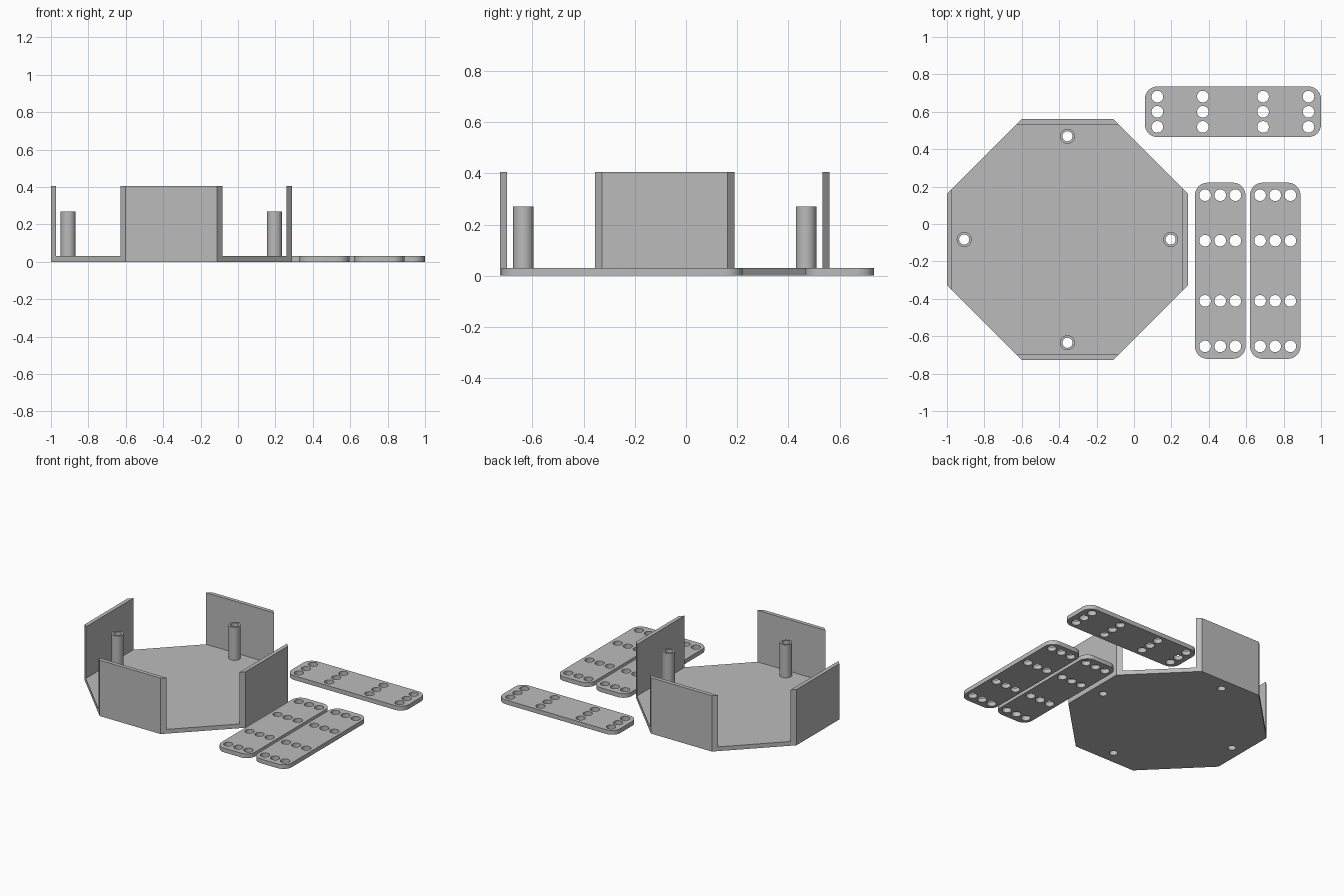
import bpy, bmesh, math
from mathutils import Vector

cube = bpy.data.objects.get("Cube")
if cube:
    bpy.data.objects.remove(cube, do_unlink=True)

grey = bpy.data.materials.new("plain grey")
grey.use_nodes = True
grey.diffuse_color = (0.5, 0.5, 0.5, 1)
grey.node_tree.nodes["Principled BSDF"].inputs["Base Color"].default_value = (0.5, 0.5, 0.5, 1)

THICK = 0.031
CENTRE = Vector((-0.356, -0.083))
HALF, EDGE, WALL = 0.644, 0.245, 0.028
POST_OFFSET, POST_R, BORE_R = 0.552, 0.04, 0.027


def circle(x, y, r, n=32):
    return [(x + r * math.cos(2 * math.pi * i / n), y + r * math.sin(2 * math.pi * i / n))
            for i in range(n)]


def rounded_rect(hx, hy, r, steps=8):
    pts = []
    for k, (sx, sy) in enumerate([(1, 1), (-1, 1), (-1, -1), (1, -1)]):
        for i in range(steps + 1):
            a = math.pi / 2 * (k + i / steps)
            pts.append((sx * (hx - r) + r * math.cos(a), sy * (hy - r) + r * math.sin(a)))
    return pts


def plate(name, loops, z0, z1, location=(0, 0), turn=0):
    """Extrude an outline, with any inner loops left as through holes."""
    curve = bpy.data.curves.new(name + "_outline", "CURVE")
    curve.dimensions = "2D"
    curve.fill_mode = "BOTH"
    curve.extrude = (z1 - z0) / 2
    for loop in loops:
        spline = curve.splines.new("POLY")
        spline.points.add(len(loop) - 1)
        for point, (x, y) in zip(spline.points, loop):
            point.co = (x, y, 0, 1)
        spline.use_cyclic_u = True
    helper = bpy.data.objects.new(name + "_outline", curve)
    bpy.context.collection.objects.link(helper)
    graph = bpy.context.evaluated_depsgraph_get()
    mesh = bpy.data.meshes.new_from_object(helper.evaluated_get(graph))
    bpy.data.objects.remove(helper, do_unlink=True)
    bpy.data.curves.remove(curve)

    # Weld the caps to the sides
    bm = bmesh.new()
    bm.from_mesh(mesh)
    bmesh.ops.remove_doubles(bm, verts=bm.verts, dist=1e-5)
    bmesh.ops.recalc_face_normals(bm, faces=bm.faces)
    bm.to_mesh(mesh)
    bm.free()
    mesh.materials.clear()
    mesh.materials.append(grey)

    obj = bpy.data.objects.new(name, mesh)
    bpy.context.collection.objects.link(obj)
    obj.location = (location[0], location[1], (z0 + z1) / 2)
    obj.rotation_euler.z = turn
    bpy.ops.object.select_all(action="DESELECT")
    obj.select_set(True)
    bpy.context.view_layer.objects.active = obj
    bpy.ops.object.shade_smooth_by_angle(angle=math.radians(30))
    return obj


# Octagonal tray floor with a bore under each post
h, e = HALF, EDGE
octagon = [(h, -e), (h, e), (e, h), (-e, h), (-h, e), (-h, -e), (-e, -h), (e, -h)]
bores = [circle(x, y, BORE_R) for x, y in
         [(POST_OFFSET, 0), (0, POST_OFFSET), (-POST_OFFSET, 0), (0, -POST_OFFSET)]]
plate("tray_floor", [octagon] + bores, 0, THICK, CENTRE)

# Four walls with mitred ends, and four hollow posts
wall = [(h, -e), (h, e), (h - WALL, e + WALL), (h - WALL, -e - WALL)]
ring = [circle(POST_OFFSET, 0, POST_R), circle(POST_OFFSET, 0, BORE_R)]
for i, side in enumerate(["left", "back", "right", "front"]):
    plate(side + "_wall", [wall], THICK, 0.405, CENTRE, i * math.pi / 2)
    plate(side + "_post", ring, THICK, 0.27, CENTRE, i * math.pi / 2)

# Three loose straps, each with four rows of three holes
strap = [rounded_rect(0.471, 0.135, 0.067)]
strap += [circle(x, y, 0.031) for x in (-0.404, -0.161, 0.161, 0.404) for y in (-0.081, 0, 0.081)]
plate("back_strap", strap, 0, THICK, (0.529, 0.6))
plate("inner_strap", strap, 0, THICK, (0.461, -0.25), math.pi / 2)
plate("outer_strap", strap, 0, THICK, (0.755, -0.25), math.pi / 2)
